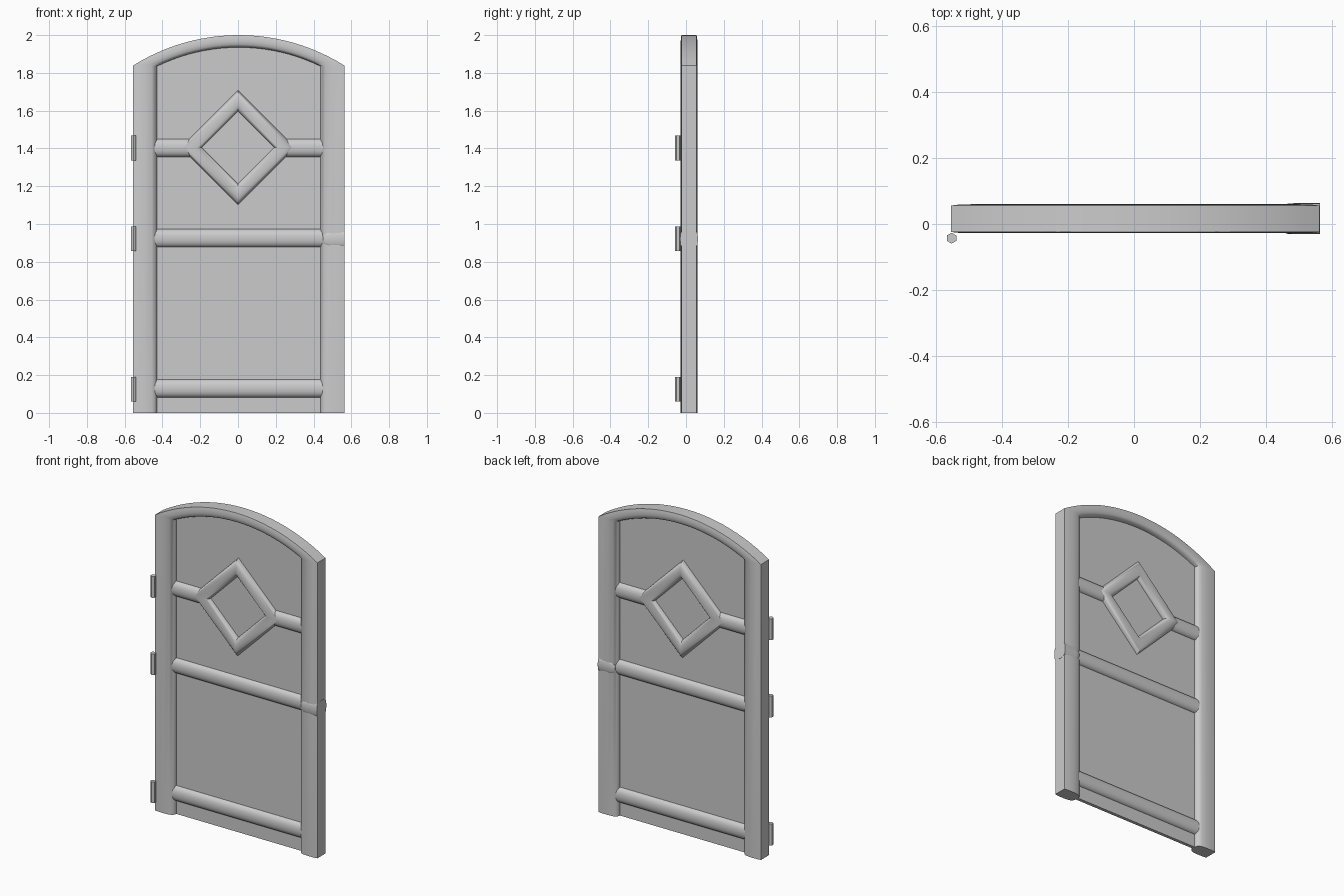
import bpy, bmesh, math
from math import sin, cos, pi

if "Cube" in bpy.data.objects:
    bpy.data.objects.remove(bpy.data.objects["Cube"])

YC = 0.016          # mid-plane of the door
CX = 0.004          # middle of the frame in x


def finish(name, bm, angle=35):
    bmesh.ops.recalc_face_normals(bm, faces=bm.faces)
    me = bpy.data.meshes.new(name)
    bm.to_mesh(me)
    bm.free()
    ob = bpy.data.objects.new(name, me)
    bpy.context.collection.objects.link(ob)
    bpy.ops.object.select_all(action='DESELECT')
    ob.select_set(True)
    bpy.context.view_layer.objects.active = ob
    bpy.ops.object.shade_smooth_by_angle(angle=math.radians(angle))
    return ob


def loft(name, rings, closed=False):
    """Skin a list of equal-length point rings."""
    bm = bmesh.new()
    vr = [[bm.verts.new(p) for p in r] for r in rings]
    n = len(vr[0])
    pairs = list(zip(vr, vr[1:])) + ([(vr[-1], vr[0])] if closed else [])
    for a, b in pairs:
        for i in range(n):
            j = (i + 1) % n
            bm.faces.new((a[i], a[j], b[j], b[i]))
    if not closed:
        bm.faces.new(vr[0])
        bm.faces.new(vr[-1][::-1])
    return finish(name, bm)


def rounded(half_w, half_d, n, steps=20):
    """Superellipse cross-section as (across, depth) pairs."""
    def f(v):
        return math.copysign(abs(v) ** (2 / n), v)
    angs = [2 * pi * i / steps for i in range(steps)]
    return [(half_w * f(cos(a)), half_d * f(sin(a))) for a in angs]


def arc(radius, half, steps=24):
    """Arch points from left to right, centred on the arch centre."""
    a = math.asin(half / radius)
    return [(CX + radius * sin(t), 0.949 + radius * cos(t))
            for t in (-a + 2 * a * i / steps for i in range(steps + 1))]


# Outer frame: two stiles mitred into the arch, one swept section
half_sec = [(0, .012), (.03, .025), (.1, .035), (.22, .041), (.5, .044), (.8, .043), (1, .04)]
section = half_sec + [(t, -d) for t, d in reversed(half_sec)]
outer = [(CX - .559, 0)] + arc(1.051, .559) + [(CX + .559, 0)]
inner = [(CX - .432, 0)] + arc(0.986, .432) + [(CX + .432, 0)]
loft("door_frame", [[(i[0] + (o[0] - i[0]) * t, YC + d, i[1] + (o[1] - i[1]) * t)
                     for t, d in section] for i, o in zip(inner, outer)])

# Thin panel filling the frame
edge = [(CX - .46, 0)] + arc(1.0, .46) + [(CX + .46, 0)]
loft("door_panel", [[(x, YC + d, z) for x, z in edge] for d in (-.01, .01)])

# Cross rails; the upper one is split by the diamond
rail_sec = rounded(.049, .036, 2.3)
for name, z, x0, x1 in (("bottom_rail", .13, -.45, .45), ("middle_rail", .925, -.45, .45),
                        ("upper_rail_left", 1.403, -.45, -.235),
                        ("upper_rail_right", 1.403, .235, .45)):
    loft(name, [[(x, YC + d, z + w) for w, d in rail_sec] for x in (x0, x1)])

# Diamond window surround with mitred corners
dia_sec = rounded(.057, .042, 2.6)
loft("diamond_frame", [[((.247 + w) * cos(k * pi / 2), YC + d, 1.405 + (.247 + w) * sin(k * pi / 2))
                        for w, d in dia_sec] for k in range(4)], closed=True)

# Handle block across the right stile, rounded at its inner end
grip = rounded(.048, .047, 3.6)
loft("handle_block", [[(x, YC + d * sd, .92 + w * s) for w, d in grip]
                      for x, s, sd in ((.45, .5, .8), (.456, .72, .9), (.466, .88, .97),
                                       (.484, 1, 1), (.564, 1, 1))])

# Hinge barrels, six sided
for label, z in (("lower", .125), ("middle", .922), ("upper", 1.403)):
    ring = [(-.553 + .0165 * sin(k * pi / 3), -.043 + .0165 * cos(k * pi / 3)) for k in range(6)]
    loft(label + "_hinge", [[(x, y, z + dz) for x, y in ring] for dz in (-.066, .066)])
